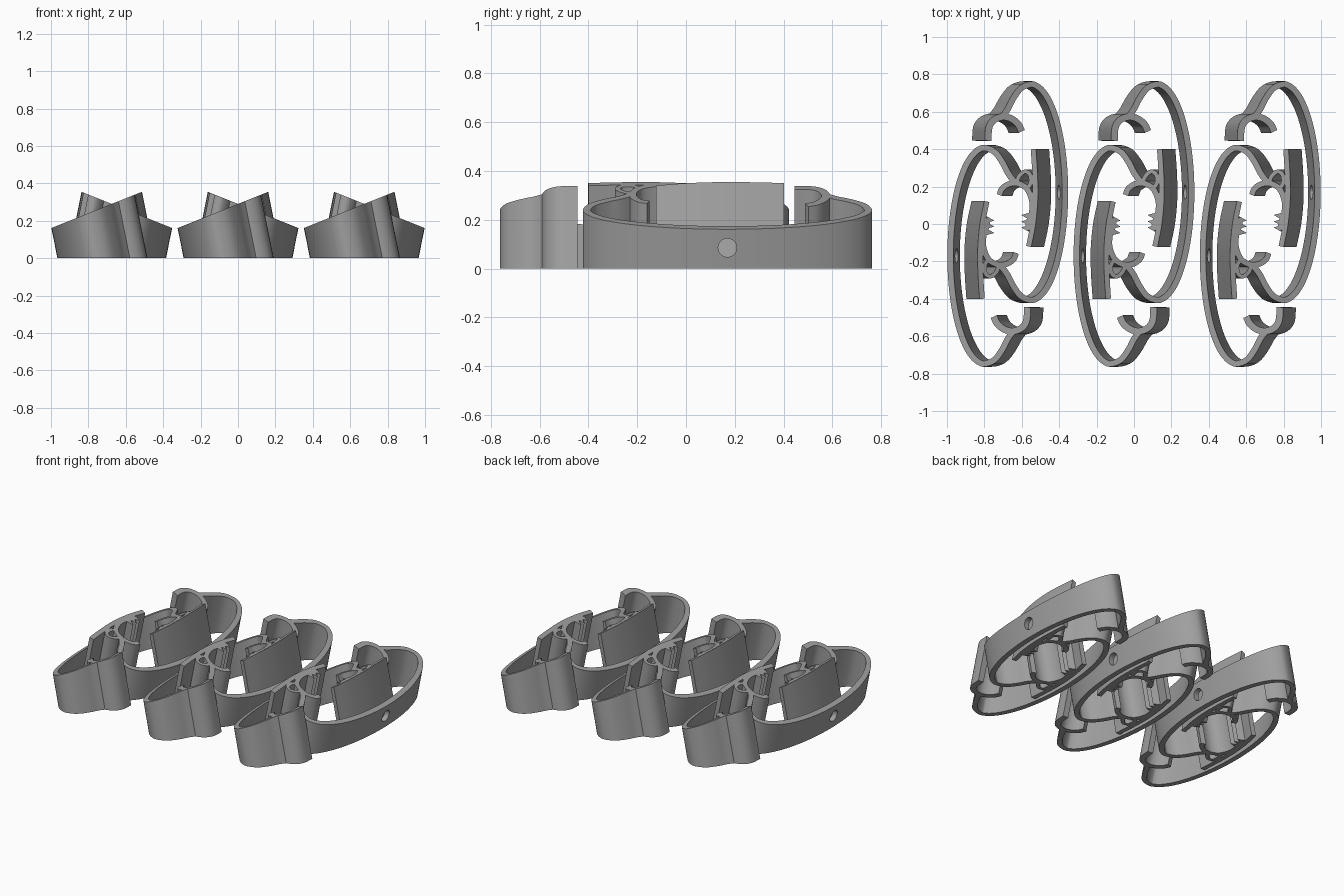
import bpy, bmesh, math
from mathutils import Vector, Matrix

if "Cube" in bpy.data.objects:
    bpy.data.objects.remove(bpy.data.objects["Cube"])

LEAN = 0.2        # sideways lean of the walls
SLOPE = 0.40      # slope of the cut top plane
HALF = 0.325      # half width of one interlocked pair
PITCH = 0.675     # distance between pairs

grey = bpy.data.materials.new("clip grey")
grey.diffuse_color = (0.35, 0.35, 0.35, 1)
grey.use_nodes = True
grey.node_tree.nodes["Principled BSDF"].inputs["Base Color"].default_value = grey.diffuse_color


def height(x):
    return 0.16 + SLOPE * (x + HALF)


def smooth_path(pts, n=6):
    """Catmull-Rom curve through the points."""
    p = [Vector(q) for q in pts]
    p = [2 * p[0] - p[1]] + p + [2 * p[-1] - p[-2]]
    out = []
    for i in range(1, len(p) - 2):
        a, b, c, d = p[i - 1:i + 3]
        for k in range(n):
            t = k / n
            out.append(0.5 * (2 * b + (c - a) * t + (2 * a - 5 * b + 4 * c - d) * t * t
                              + (3 * b - a - 3 * c + d) * t ** 3))
    return out + [p[-2]]


def ribbon(path, width):
    """Outline of a strip that follows the path."""
    left, right = [], []
    for i, q in enumerate(path):
        t = (path[min(i + 1, len(path) - 1)] - path[max(i - 1, 0)]).normalized()
        n = Vector((-t.y, t.x)) * width / 2
        left.append(q + n)
        right.append(q - n)
    return left + right[::-1]


def prism(name, outline):
    """Leaning wall: flat base on the ground, top cut by the sloped plane."""
    bm = bmesh.new()
    low = [bm.verts.new((q[0] + LEAN * height(q[0]), q[1], 0)) for q in outline]
    top = [bm.verts.new((q[0], q[1], height(q[0]))) for q in outline]
    bm.faces.new(low[::-1])
    bm.faces.new(top)
    for i in range(len(low)):
        j = (i + 1) % len(low)
        bm.faces.new((low[i], low[j], top[j], top[i]))
    bmesh.ops.recalc_face_normals(bm, faces=bm.faces)
    me = bpy.data.meshes.new(name)
    bm.to_mesh(me)
    bm.free()
    me.materials.append(grey)
    return me


def finish(me):
    for f in me.polygons:
        f.use_smooth = True
    me.set_sharp_from_angle(angle=math.radians(35))


# Main band: half ellipse with both ends curling in
CX, CY, A, B = -0.123, -0.17, 0.184, 0.577
end = [(-0.070, 0.555), (-0.027, 0.497), (0.0, 0.444), (0.035, 0.395)]
arc = [(CX + A * math.cos(math.radians(a)), CY + B * math.sin(math.radians(a)))
       for a in range(90, 271, 10)]
band_pts = [(x, CY + y) for x, y in end[::-1]] + arc + [(x, CY - y) for x, y in end]
band = prism("band", ribbon(smooth_path(band_pts, 4), 0.032))

# Round hole through the middle of the band
bm = bmesh.new()
bmesh.ops.create_cone(bm, cap_ends=True, segments=32, radius1=0.038, radius2=0.038, depth=0.2,
                      matrix=Matrix.Translation((-0.30, CY, 0.085)) @ Matrix.Rotation(math.pi / 2, 4, 'Y'))
cut_mesh = bpy.data.meshes.new("hole_cutter")
bm.to_mesh(cut_mesh)
bm.free()
cutter = bpy.data.objects.new("hole_cutter", cut_mesh)
blank = bpy.data.objects.new("band_blank", band)
for o in (cutter, blank):
    bpy.context.collection.objects.link(o)
mod = blank.modifiers.new("hole", 'BOOLEAN')
mod.operation, mod.object, mod.solver = 'DIFFERENCE', cutter, 'EXACT'
bpy.context.view_layer.update()
band = bpy.data.meshes.new_from_object(blank.evaluated_get(bpy.context.evaluated_depsgraph_get()))
for o in (cutter, blank):
    bpy.data.objects.remove(o)

# Cup hook at the lower end of the band
cup = prism("cup_hook", ribbon(smooth_path([
    (-0.075, -0.495), (-0.055, -0.535), (-0.015, -0.565), (0.03, -0.573),
    (0.075, -0.555), (0.10, -0.515), (0.105, -0.445)]), 0.036))

# Jaw at the upper end, running down into the toothed arm
jaw = prism("jaw", ribbon(smooth_path([
    (-0.045, 0.155), (-0.03, 0.19), (0.01, 0.215), (0.06, 0.215), (0.105, 0.185),
    (0.13, 0.12), (0.128, 0.06), (0.115, 0.02), (0.105, -0.03)]), 0.03))

# Saw teeth on the inside of the arm
teeth = [prism("tooth", [(0.115, y), (0.072, y - 0.012), (0.11, y - 0.034)])
         for y in (0.06, 0.026, -0.006)]

# Small curl behind the jaw
curl = prism("curl", ribbon(smooth_path([
    (0.045, 0.215), (0.06, 0.255), (0.09, 0.28), (0.118, 0.265), (0.122, 0.22), (0.10, 0.185)]), 0.022))

# Curved finger plate beside the arm
plate = prism("finger_plate", ribbon(smooth_path([
    (0.137, 0.40), (0.145, 0.27), (0.147, 0.14), (0.135, 0.0), (0.112, -0.12)]), 0.028))

# Three pairs of clips, the second of each pair turned half round
parts = [("band", band), ("cup_hook", cup), ("jaw", jaw), ("curl", curl), ("finger_plate", plate)]
parts += [("tooth", t) for t in teeth]
for _, me in parts:
    finish(me)
for i in (-1, 0, 1):
    for turn in (0, math.pi):
        for name, me in parts:
            ob = bpy.data.objects.new(name, me)
            ob.location.x = i * PITCH
            ob.rotation_euler.z = turn
            bpy.context.collection.objects.link(ob)
